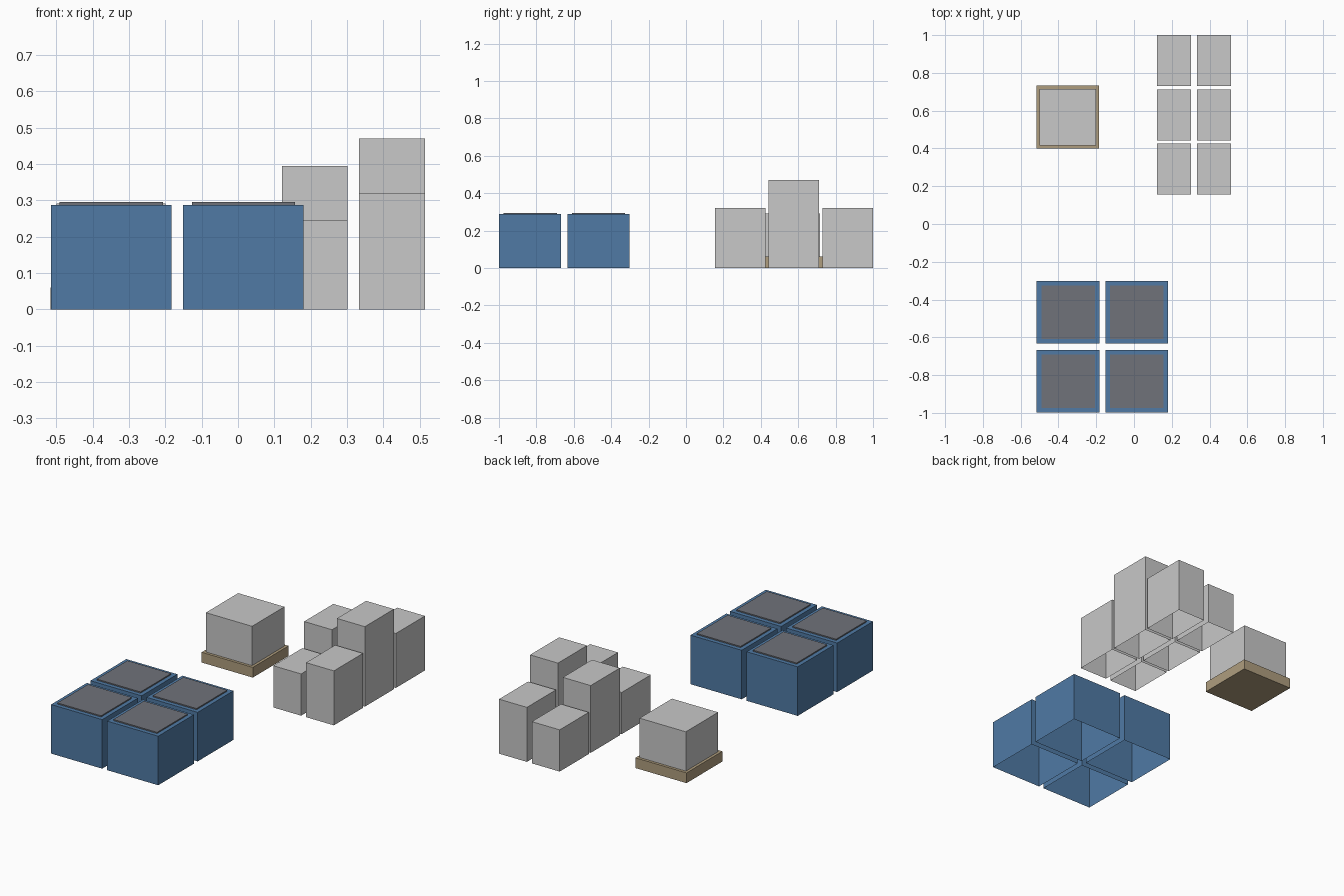
import bpy
import bmesh
from mathutils import Matrix, Vector

cube = bpy.data.objects.get("Cube")
if cube:
    bpy.data.objects.remove(cube, do_unlink=True)


def material(name, colour):
    mat = bpy.data.materials.new(name)
    mat.use_nodes = True
    mat.diffuse_color = (*colour, 1)
    mat.node_tree.nodes["Principled BSDF"].inputs["Base Color"].default_value = (*colour, 1)
    return mat


blue = material("blue", (0.08, 0.195, 0.375))
dark_grey = material("dark grey", (0.162, 0.171, 0.195))
light_grey = material("light grey", (0.58, 0.58, 0.58))
tan = material("tan wood", (0.43, 0.34, 0.21))


def box(name, mat, centre, size, bottom, top, closed=False):
    """Flat-sided box standing between two heights; the underside is optional."""
    bm = bmesh.new()
    bmesh.ops.create_cube(bm, size=1)
    scale = Matrix.Diagonal(Vector((size[0], size[1], top - bottom, 1)))
    bm.transform(Matrix.Translation((0, 0, (top - bottom) / 2)) @ scale)
    bm.normal_update()
    if not closed:
        under = [f for f in bm.faces if f.normal.z < -0.5]
        bmesh.ops.delete(bm, geom=under, context="FACES_ONLY")
    mesh = bpy.data.meshes.new(name)
    bm.to_mesh(mesh)
    bm.free()
    mesh.materials.append(mat)
    obj = bpy.data.objects.new(name, mesh)
    obj.location = (centre[0], centre[1], bottom)
    bpy.context.collection.objects.link(obj)
    return obj


# Four blue bins with thin raised lids, open underneath
for x in (-0.349, 0.015):
    for y in (-0.833, -0.467):
        box("bin", blue, (x, y), (0.332, 0.332), 0, 0.288)
        box("bin_lid", dark_grey, (x, y), (0.284, 0.284), 0.288, 0.295)

# Two rows of grey cabinets, the middle one taller in each row
for x, low in ((0.211, 0.245), (0.424, 0.32)):
    for y, rise in ((0.29, 0), (0.577, 0.15), (0.865, 0)):
        box("cabinet", light_grey, (x, y), (0.181, 0.27), 0, low + rise)

# Crate on a wooden pallet
box("pallet", tan, (-0.35, 0.566), (0.332, 0.332), 0, 0.06, closed=True)
box("pallet_crate", light_grey, (-0.35, 0.566), (0.3, 0.3), 0.06, 0.291)
